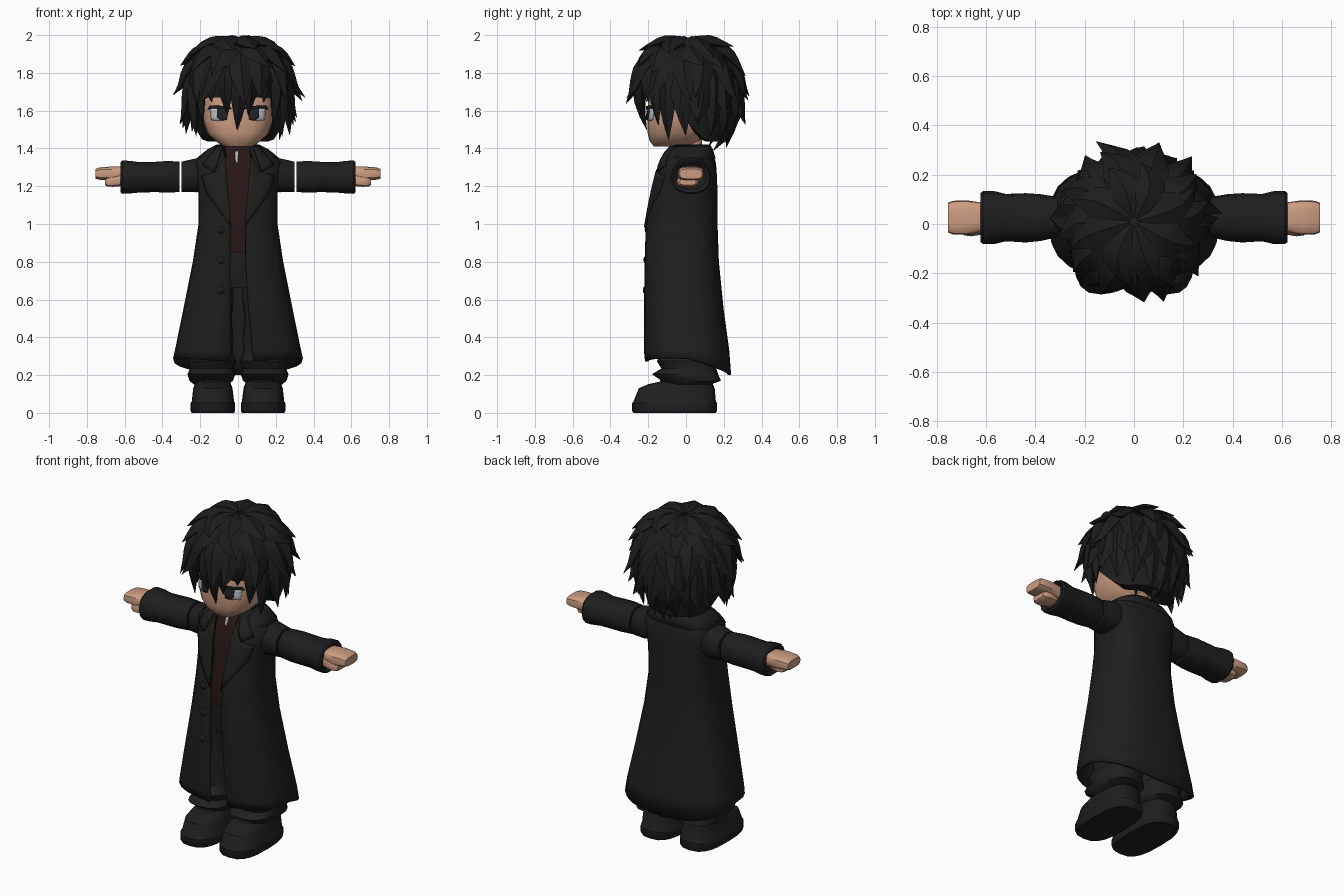
import bpy, bmesh, math, random
from mathutils import Vector

random.seed(4)
cube = bpy.data.objects.get("Cube")
if cube:
    bpy.data.objects.remove(cube)
made = []


def material(name, r, g, b):
    m = bpy.data.materials.new(name)
    m.use_nodes = True
    m.diffuse_color = (r, g, b, 1)
    m.node_tree.nodes["Principled BSDF"].inputs["Base Color"].default_value = (r, g, b, 1)
    return m


COAT = material("coat black", .013, .013, .013)
HAIR = material("hair black", .012, .012, .012)
PANTS = material("trouser charcoal", .014, .014, .014)
SKIN = material("skin", .60, .33, .22)
SHIRT = material("shirt maroon", .022, .008, .008)
WHITE = material("eye white", .5, .52, .55)
IRIS = material("iris dark", .015, .016, .02)


def finish(name, bm, mat, thick=0):
    if not thick:
        bmesh.ops.recalc_face_normals(bm, faces=bm.faces)
    me = bpy.data.meshes.new(name)
    bm.to_mesh(me)
    bm.free()
    me.materials.append(mat)
    ob = bpy.data.objects.new(name, me)
    bpy.context.collection.objects.link(ob)
    if thick:
        mod = ob.modifiers.new("thickness", "SOLIDIFY")
        mod.thickness, mod.offset = thick, 0
    made.append(ob)


def skin_rings(bm, rings, closed=True, caps=True):
    vs = [[bm.verts.new(p) for p in r] for r in rings]
    n = len(rings[0])
    for a, b in zip(vs, vs[1:]):
        for i in range(n if closed else n - 1):
            j = (i + 1) % n
            bm.faces.new((a[i], a[j], b[j], b[i]))
    if caps:
        bm.faces.new(vs[0])
        bm.faces.new(vs[-1])


def loft(name, rings, mat, closed=True, thick=0):
    bm = bmesh.new()
    skin_rings(bm, rings, closed, closed)
    finish(name, bm, mat, thick)


E = .7  # squareness of the cross-sections


def spow(v, e=E):
    return math.copysign(abs(v) ** e, v)


def oval(z, w, yf, yb, cx=0, n=20):
    cy, h = (yf + yb) / 2, (yb - yf) / 2
    ang = [2 * math.pi * i / n for i in range(n)]
    return [(cx + w * spow(math.sin(t)), cy - h * spow(math.cos(t)), z) for t in ang]


def open_oval(z, w, yf, yb, gl, gr, n=24):
    # the same section, left open at the front
    pts = oval(z, w, yf, yb, 0, n)
    pts.append(pts[0])
    out = []
    for i, (x, y, zz) in enumerate(pts):
        if y < (yf + yb) / 2:
            x = max(x, gl) if i < n / 2 else min(x, -gr)
        out.append((x, y, zz))
    return out


def surf_y(table, x, z):
    # front surface of a lofted part
    for a, b in zip(table, table[1:]):
        if b[0] <= z <= a[0]:
            break
    k = min(1, max(0, (z - b[0]) / (a[0] - b[0])))
    w, yf, yb = [b[i] + (a[i] - b[i]) * k for i in (1, 2, 3)]
    c = max(0, 1 - min(1, abs(x) / w) ** (2 / E)) ** (E / 2)
    return (yf + yb) / 2 - (yb - yf) / 2 * c


def plate(name, pts, table, lift, mat, side=1, thick=.008):
    bm = bmesh.new()
    bm.faces.new([bm.verts.new((x * side, 0, z)) for x, z in pts])
    bmesh.ops.triangulate(bm, faces=bm.faces)
    bmesh.ops.subdivide_edges(bm, edges=bm.edges, cuts=3, use_grid_fill=True)
    for v in bm.verts:
        v.co.y = surf_y(table, v.co.x, v.co.z) - lift
    finish(name, bm, mat, thick)


# long coat: height, half width, front, back, opening left, opening right
coat = [(1.41, .115, -.075, .11, .075, .075), (1.37, .18, -.105, .135, .07, .07),
        (1.32, .225, -.13, .15, .068, .068), (1.25, .215, -.152, .155, .062, .062),
        (1.16, .2, -.172, .158, .052, .052), (1.0, .2, -.204, .158, .04, .04),
        (.8, .23, -.21, .165, .038, .04), (.55, .28, -.213, .19, .055, .04),
        (.33, .325, -.214, .22, .075, .04), (.27, .335, -.208, .23, .08, .04)]
rings = [open_oval(*row) for row in coat]
rings[-1] = [(x, y, z - .3 * max(0, y) + .06 * abs(x)) for x, y, z in rings[-1]]
loft("long_coat", rings, COAT, False, .018)
loft("coat_collar", [open_oval(1.415, .108, -.065, .122, .085, .085),
                     open_oval(1.39, .157, -.088, .137, .085, .085),
                     open_oval(1.345, .212, -.108, .15, .12, .12)], COAT, False, .014)
for s, side in ((1, "left"), (-1, "right")):
    plate(side + "_collar_point", [(.08, 1.41), (.115, 1.405), (.19, 1.31), (.125, 1.275)],
          coat, .018, COAT, s, .013)
    plate(side + "_lapel", [(.07, 1.37), (.12, 1.275), (.19, 1.255), (.165, 1.16), (.035, .98)],
          coat, .013, COAT, s, .012)
for z in (.97, .81, .65):
    bm = bmesh.new()
    bmesh.ops.create_uvsphere(bm, u_segments=10, v_segments=6, radius=.022)
    for v in bm.verts:
        v.co = Vector((v.co.x - .09, v.co.y * .6 + surf_y(coat, .09, z) - .007, v.co.z + z))
    finish("coat_button", bm, COAT)

# shirt and zip
shirt = [(1.42, .08, -.06, .09), (1.39, .085, -.072, .09), (1.35, .14, -.095, .11),
         (1.25, .18, -.13, .13), (1.1, .17, -.155, .13), (.95, .165, -.165, .13),
         (.85, .17, -.16, .13)]
loft("shirt", [oval(*r) for r in shirt], SHIRT)
plate("shirt_zip", [(-.016, 1.385), (.002, 1.385), (.0, 1.325), (-.014, 1.325)],
      shirt, .006, WHITE)

# trousers and boots
loft("trouser_hips", [oval(.9, .165, -.145, .12), oval(.75, .18, -.14, .13),
                      oval(.66, .15, -.12, .11)], PANTS)
leg = [(.76, .09, -.13, .12), (.6, .1, -.13, .13), (.5, .092, -.115, .12), (.4, .108, -.13, .14),
       (.32, .105, -.12, .14), (.275, .126, -.155, .165), (.235, .115, -.13, .16),
       (.205, .127, -.18, .17), (.17, .115, -.13, .185), (.15, .09, -.1, .13)]
boot = [(.22, .08, -.11, .12), (.165, .09, -.14, .135), (.152, .096, -.2, .142),
        (.13, .104, -.25, .152), (.06, .112, -.278, .158), (.052, .118, -.286, .165),
        (.012, .118, -.286, .165), (0, .112, -.278, .158)]
for s, side in ((1, "left"), (-1, "right")):
    loft(side + "_trouser_leg", [oval(*r, s * (.115 + .035 * (1 - r[0] / .76)), 16) for r in leg],
         PANTS)
    loft(side + "_boot", [oval(*r, s * .133, 20) for r in boot], COAT)


# arms: distance out, centre y, centre height, half depth, half height
def limb(name, rows, mat, s, e=.85, n=14):
    ang = [2 * math.pi * i / n for i in range(n)]
    loft(name, [[(s * x, cy + a * spow(math.cos(t), e), cz + b * spow(math.sin(t), e))
                 for t in ang] for x, cy, cz, a, b in rows], mat)


for s, side in ((1, "left"), (-1, "right")):
    limb(side + "_shoulder", [(.12, .02, 1.27, .09, .09), (.22, .025, 1.258, .1, .092),
                              (.298, .028, 1.25, .085, .082)], COAT, s)
    limb(side + "_sleeve", [(.31, .028, 1.25, .082, .083), (.38, .026, 1.25, .095, .085),
                            (.44, .025, 1.249, .1, .082), (.52, .026, 1.247, .096, .082),
                            (.57, .026, 1.248, .108, .088), (.612, .026, 1.248, .108, .09),
                            (.622, .026, 1.248, .1, .082), (.605, .026, 1.248, .08, .065)], COAT, s)
    limb(side + "_hand", [(.58, .027, 1.26, .055, .04), (.63, .027, 1.264, .062, .042),
                          (.68, .026, 1.267, .07, .037), (.735, .026, 1.267, .068, .033),
                          (.755, .026, 1.265, .06, .026)], SKIN, s, .6)
    limb(side + "_thumb", [(.6, .01, 1.235, .05, .034), (.66, .01, 1.226, .06, .03),
                           (.69, .01, 1.223, .056, .026), (.703, .01, 1.223, .044, .018)],
         SKIN, s, .65, 10)

# head and face
head = [(1.88, .12, -.12, .14), (1.8, .18, -.18, .18), (1.65, .192, -.2, .17),
        (1.55, .186, -.205, .13), (1.48, .162, -.203, .1), (1.44, .122, -.193, .07),
        (1.41, .075, -.17, .02)]
loft("head", [oval(*r) for r in head], SKIN)
loft("neck", [oval(1.36, .06, -.04, .08), oval(1.5, .06, -.05, .09)], SKIN)
for s, side in ((1, "left"), (-1, "right")):
    plate(side + "_eye_white", [(.09, 1.612), (.148, 1.612), (.142, 1.55), (.095, 1.545)],
          head, .004, WHITE, s, .004)
    plate(side + "_iris", [(.05, 1.615), (.112, 1.615), (.11, 1.565), (.09, 1.547), (.06, 1.552)],
          head, .007, IRIS, s, .004)
    plate(side + "_lash", [(.035, 1.61), (.045, 1.625), (.15, 1.627), (.16, 1.605), (.14, 1.612)],
          head, .009, HAIR, s, .005)


# hair: everything is placed by azimuth from the front and elevation
def scalp(az, el, r=1.0):
    flat = max(0, math.cos(el)) ** .75 if el > 0 else 1 - .12 * el * el
    up = .235 * (math.sin(el) ** .85 if el > 0 else 1.1 * el)
    return Vector((.255 * r * flat * math.sin(az), .01 - .255 * r * flat * math.cos(az),
                   1.735 + up * (r if el > 0 else 1)))


def cap_ring(t, r):
    out = []
    for i in range(28):
        az = 2 * math.pi * i / 28 - math.pi
        k = min(1, max(0, (abs(az) - .8) / 1.4))
        low = -.25 - .9 * k * k * (3 - 2 * k)
        out.append(scalp(az, 1.5 + (low - 1.5) * t, r))
    return out


loft("hair_cap", [cap_ring(t / 8, .97) for t in range(9)] + [cap_ring(1, .7)], HAIR)


def lock(bm, az, el0, el1, width, flare, twist=0.0):
    # a leaf-shaped clump with a tip that lifts away from the head
    path = [scalp(az + twist * t * t, el0 + (el1 - el0) * t,
                  .97 + .07 * math.sin(math.pi * t) + flare * t ** 3)
            for t in (0, .2, .4, .6, .8, 1)]
    rings = []
    centre = Vector((0, .01, 1.7))
    for i, f in enumerate((.6, .95, 1, .8, .45, .02)):
        along = path[min(i + 1, 5)] - path[max(i - 1, 0)]
        across = along.cross(path[i] - centre).normalized()
        out = across.cross(along).normalized()
        w = across * width * f
        rings.append([path[i] + w, path[i] + out * .03 * f, path[i] - w, path[i] - out * .045 * f])
    skin_rings(bm, rings)


def jitter(a):
    return random.uniform(-a, a)


bm = bmesh.new()
for i in range(8):
    az = i * math.tau / 8 + .25
    lock(bm, az, 1.54, .64 + .1 * math.cos(2 * az) + jitter(.08), .08, .24, .3 + jitter(.2))
for i in range(10):
    lock(bm, (i + .5) * math.tau / 10 + jitter(.1), 1.0, .2 + jitter(.12), .075, .3, jitter(.3))
finish("hair_crown_locks", bm, HAIR)

bm = bmesh.new()
for i in range(13):
    lock(bm, i * math.tau / 13 + jitter(.08), .7, -.27 + jitter(.12), .065,
         .4 + jitter(.06), jitter(.3))
for i in range(9):
    lock(bm, math.pi + (i - 4) * .42, .25, -.72 + jitter(.1), .064, .34, jitter(.2))
finish("hair_middle_locks", bm, HAIR)

bm = bmesh.new()
lock(bm, .04, .5, -.92, .05, -.02, -.06)
for s in (1, -1):
    for az, tip, width, flare in ((.25, -.64, .042, 0), (.58, -.4, .045, .02),
                                  (.88, -.8, .045, .05), (1.15, -1.08, .05, .15),
                                  (1.45, -1.0, .055, .26), (1.75, -.85, .06, .3),
                                  (2.1, -1.0, .06, .22), (2.45, -1.12, .06, .12),
                                  (2.8, -1.22, .06, .04), (2.55, -1.25, .06, -.3)):
        lock(bm, s * az, .35, tip + jitter(.05), width, flare, jitter(.1))
lock(bm, math.pi, .35, -1.28, .065, .02)
lock(bm, math.pi, -.2, -1.35, .07, -.3)
finish("hair_lower_locks", bm, HAIR)

# smooth shading with sharp creases kept
bpy.ops.object.select_all(action="DESELECT")
for ob in made:
    ob.select_set(True)
bpy.context.view_layer.objects.active = made[0]
bpy.ops.object.shade_smooth_by_angle(angle=math.radians(38))
